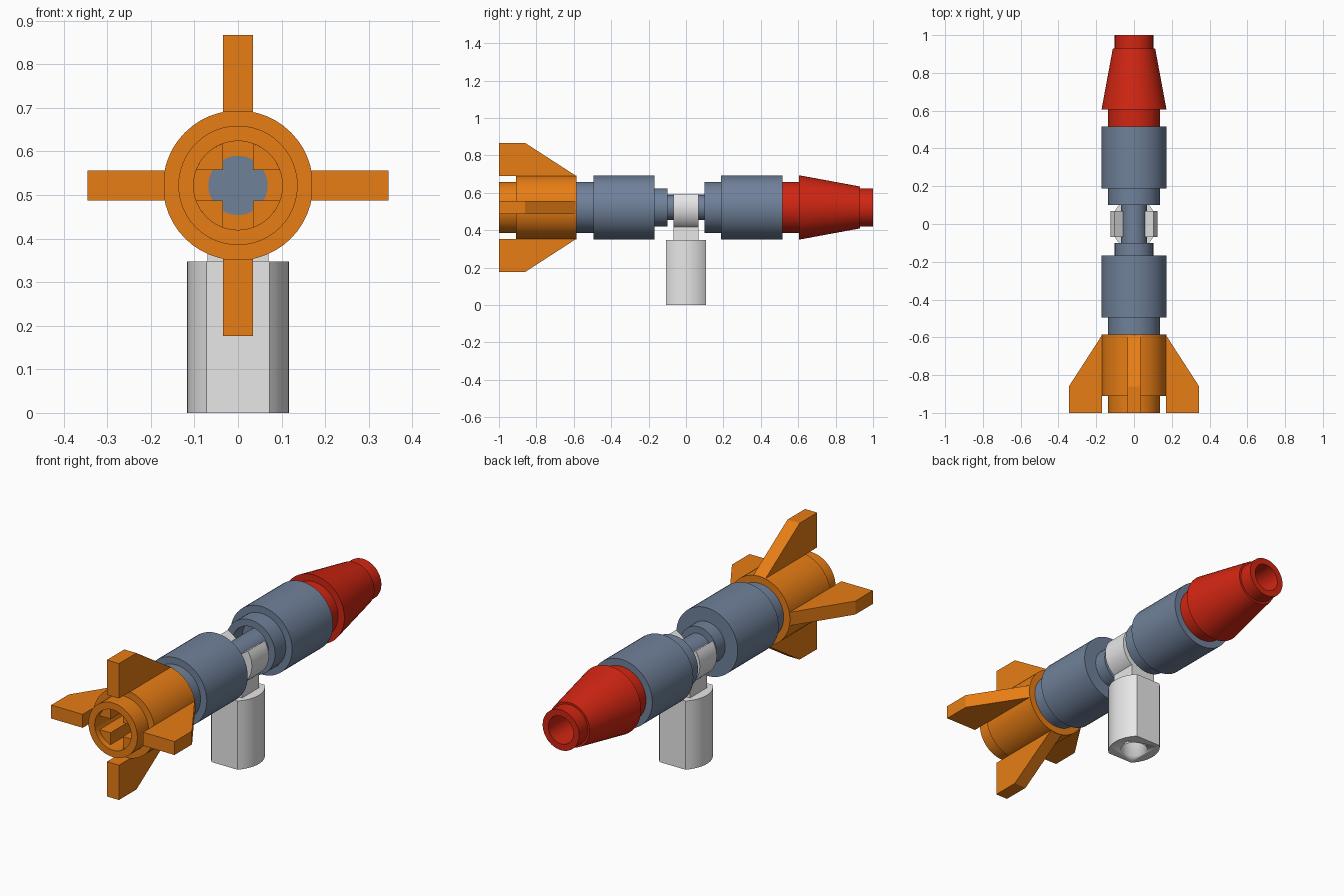
import bpy, bmesh, math
from mathutils import Matrix, Vector

if "Cube" in bpy.data.objects:
    bpy.data.objects.remove(bpy.data.objects["Cube"])

AXIS = 0.522           # height of the barrel axis
BODY, STEP, STUD, BAR = 0.172, 0.137, 0.102, 0.068   # shared radii


def material(name, rgb):
    m = bpy.data.materials.new(name)
    m.use_nodes = True
    m.diffuse_color = (*rgb, 1)
    m.node_tree.nodes["Principled BSDF"].inputs["Base Color"].default_value = (*rgb, 1)
    return m


ORANGE = material("orange", (0.99, 0.254, 0.009))
BLUE = material("sand blue", (0.162, 0.22, 0.323))
RED = material("red", (0.64, 0.019, 0.006))
WHITE = material("white", (0.92, 0.92, 0.92))


def finish(name, bm, mat, z=0):
    bmesh.ops.remove_doubles(bm, verts=bm.verts, dist=1e-5)
    bmesh.ops.recalc_face_normals(bm, faces=bm.faces)
    me = bpy.data.meshes.new(name)
    bm.to_mesh(me)
    bm.free()
    ob = bpy.data.objects.new(name, me)
    ob.location.z = z
    me.materials.append(mat)
    bpy.context.collection.objects.link(ob)
    bpy.ops.object.select_all(action='DESELECT')
    ob.select_set(True)
    bpy.context.view_layer.objects.active = ob
    bpy.ops.object.shade_smooth_by_angle(angle=math.radians(30))
    return ob


def lathe(name, profile, mat, closed=False):
    """Spin (y, radius) points around the barrel axis."""
    bm = bmesh.new()
    vs = [bm.verts.new((0, y, r)) for y, r in profile]
    pairs = list(zip(vs, vs[1:])) + ([(vs[-1], vs[0])] if closed else [])
    es = [bm.edges.new(p) for p in pairs]
    bmesh.ops.spin(bm, geom=vs + es, cent=(0, 0, 0), axis=(0, 1, 0),
                   angle=math.tau, steps=48, use_duplicate=False)
    return finish(name, bm, mat, AXIS)


def prism(bm, points, depth):
    """Extrude a closed outline of 3D points along a vector."""
    f = bm.faces.new([bm.verts.new(p) for p in points])
    ext = bmesh.ops.extrude_face_region(bm, geom=[f], use_keep_orig=True)
    bmesh.ops.translate(bm, vec=depth,
                        verts=[g for g in ext["geom"] if isinstance(g, bmesh.types.BMVert)])


def arc(cx, cy, r, start, end, n):
    return [(cx + r * math.cos(math.radians(start + (end - start) * i / n)),
             cy + r * math.sin(math.radians(start + (end - start) * i / n)))
            for i in range(n + 1)]


# Tail tube with an open rear bore
lathe("tail_tube", [(-1, STUD), (-1, STEP), (-0.91, STEP), (-0.91, BODY),
                    (-0.585, BODY), (-0.585, BAR), (-0.62, BAR), (-0.62, STUD)], ORANGE, True)

# Four corner blocks that leave a cross-shaped socket in the bore
bm = bmesh.new()
w = 0.035
for k in range(4):
    rot = Matrix.Rotation(k * math.pi / 2, 3, 'Y')
    outline = [(w, w)] + arc(0, 0, STUD, 20, 70, 8)
    prism(bm, [rot @ Vector((x, -0.97, z)) for x, z in outline], (0, 0.35, 0))
finish("cross_socket", bm, ORANGE, AXIS)

# Four tail fins
for k, side in enumerate(("top", "left", "bottom", "right")):
    bm = bmesh.new()
    rot = Matrix.Rotation(k * math.pi / 2, 3, 'Y')
    fin = [(-1, 0.169), (-1, 0.345), (-0.86, 0.345), (-0.588, 0.169)]
    prism(bm, [rot @ Vector((-0.034, y, r)) for y, r in fin], rot @ Vector((0.068, 0, 0)))
    finish("tail_fin_" + side, bm, ORANGE, AXIS)

# Rear and front barrels joined by a thin bar
lathe("rear_barrel", [(-0.62, 0), (-0.62, BAR), (-0.585, BAR), (-0.585, STEP), (-0.495, STEP),
                      (-0.495, BODY), (-0.168, BODY), (-0.168, STUD), (-0.1, STUD), (-0.1, 0)], BLUE)
lathe("barrel_bar", [(-0.12, 0), (-0.12, BAR), (0.2, BAR), (0.2, 0)], BLUE)
lathe("front_barrel", [(0.18, 0), (0.18, STUD), (0.1, STUD), (0.1, STEP), (0.187, STEP),
                       (0.187, BODY), (0.515, BODY), (0.515, 0)], BLUE)

# Nose cone with a hollow tip
lathe("nose_cone", [(0.515, 0), (0.515, STEP), (0.605, STEP), (0.605, BODY), (0.93, 0.112),
                    (0.93, STUD), (1, STUD), (1, 0.07), (0.7, 0.07), (0.7, 0)], RED)

# Clip gripping the bar, open at the top
bm = bmesh.new()
ring = arc(0, 0, 0.125, -215, 35, 32) + arc(0, 0, 0.07, 35, -215, 32)
prism(bm, [(x, -0.068, z) for x, z in ring], (0, 0.136, 0))
finish("bar_clip", bm, WHITE, AXIS)

# Neck between the clip and the handle
bm = bmesh.new()
neck = [(-0.07, -0.068), (0.07, -0.068), (0.07, 0.068), (-0.07, 0.068)]
prism(bm, [(x, y, 0.34) for x, y in neck], (0, 0, 0.085))
finish("clip_neck", bm, WHITE)

# Handle with flat front and back, bowed sides and a hollow underside
bm = bmesh.new()
bow, off = 0.152, 0.035
outline = arc(-off, 0, bow, -45.3, 45.3, 12) + arc(off, 0, bow, 134.7, 225.3, 12)
prism(bm, [(x, y, 0) for x, y in outline], (0, 0, 0.347))
handle = finish("handle", bm, WHITE)
bm = bmesh.new()
prism(bm, [(x, y, -0.05) for x, y in arc(0, 0, 0.065, 0, 350, 35)], (0, 0, 0.35))
cutter = finish("handle_bore_cutter", bm, WHITE)
cutter.hide_render = True
cutter.hide_set(True)
cut = handle.modifiers.new("bore", 'BOOLEAN')
cut.object = cutter
cut.operation = 'DIFFERENCE'
cut.solver = 'EXACT'
